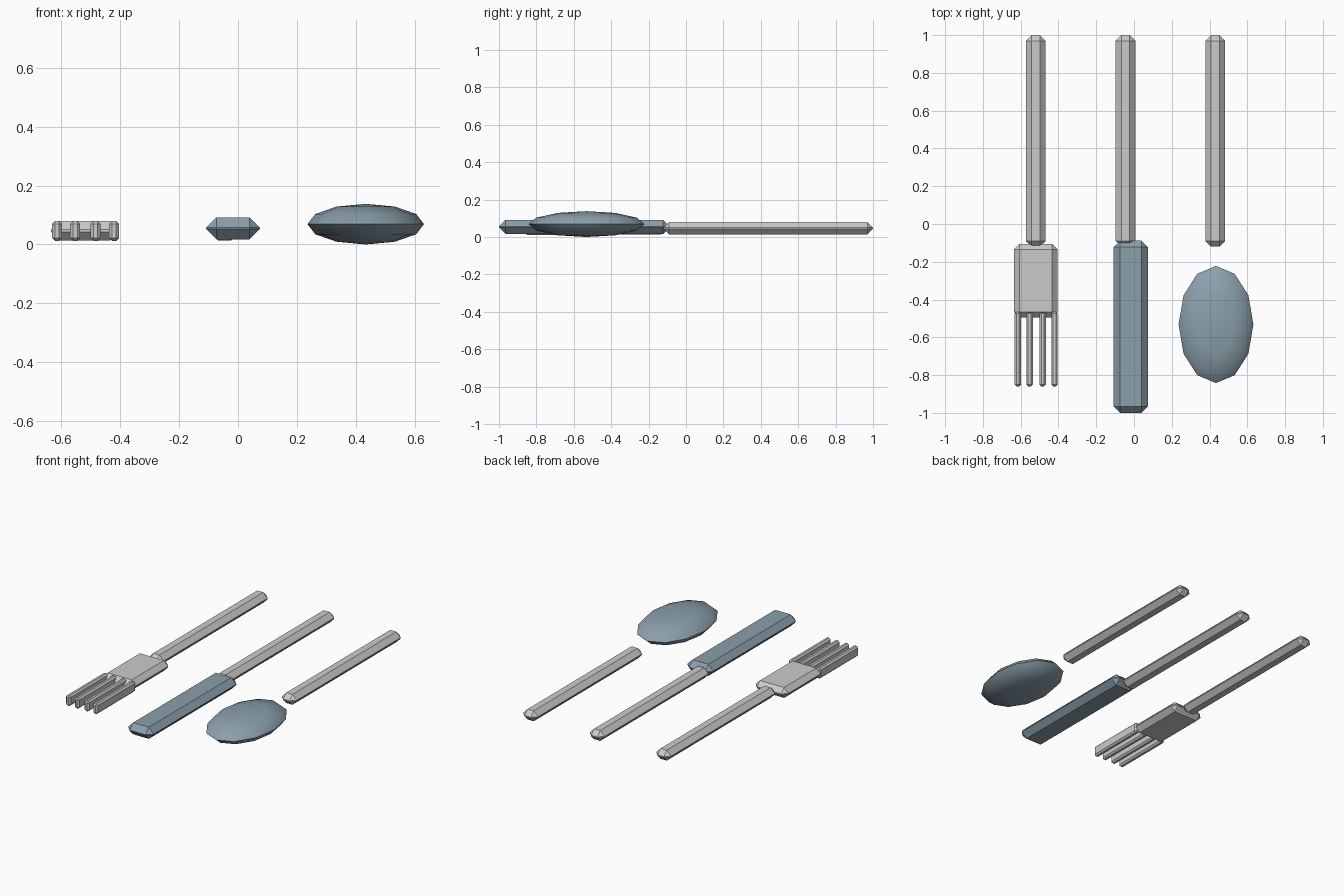
import bpy, bmesh, math
from mathutils import Matrix, Vector

if "Cube" in bpy.data.objects:
    bpy.data.objects.remove(bpy.data.objects["Cube"])

steel_blue = bpy.data.materials.new("steel_blue")
steel_blue.diffuse_color = (0.26, 0.35, 0.41, 1)
steel_blue.use_nodes = True
steel_blue.node_tree.nodes["Principled BSDF"].inputs["Base Color"].default_value = steel_blue.diffuse_color


def finish(bm, name, angle, mat=None):
    me = bpy.data.meshes.new(name)
    bm.to_mesh(me)
    bm.free()
    ob = bpy.data.objects.new(name, me)
    bpy.context.collection.objects.link(ob)
    if mat:
        me.materials.append(mat)
    bpy.ops.object.select_all(action='DESELECT')
    ob.select_set(True)
    bpy.context.view_layer.objects.active = ob
    bpy.ops.object.shade_smooth_by_angle(angle=math.radians(angle))
    return ob


def chamfered_bar(name, x, y, z, bevel, mat=None):
    """Box spanning the given (min, max) ranges with every edge chamfered."""
    lo, hi = Vector((x[0], y[0], z[0])), Vector((x[1], y[1], z[1]))
    bm = bmesh.new()
    bmesh.ops.create_cube(bm, size=1, matrix=Matrix.LocRotScale((lo + hi) / 2, None, hi - lo))
    bmesh.ops.bevel(bm, geom=bm.edges[:], offset=bevel, segments=1,
                    profile=0.5, affect='EDGES', clamp_overlap=True)
    return finish(bm, name, 30, mat)


# Three matching handles
for name, cx in (("fork_handle", -0.52), ("knife_handle", -0.045), ("spoon_handle", 0.43)):
    chamfered_bar(name, (cx - 0.052, cx + 0.052), (-0.12, 1.0), (0.013, 0.08), 0.03)

# Fork head and tines
chamfered_bar("fork_head", (-0.636, -0.404), (-0.495, -0.105), (0.013, 0.08), 0.03)
for i, cx in enumerate((-0.615, -0.553, -0.484, -0.421)):
    chamfered_bar(f"fork_tine_{i + 1}", (cx - 0.017, cx + 0.017), (-0.86, -0.465), (0.012, 0.08), 0.01)

# Knife blade
chamfered_bar("knife_blade", (-0.108, 0.074), (-1.0, -0.087), (0.017, 0.092), 0.035, steel_blue)

# Spoon bowl: flattened low-poly ellipsoid
bm = bmesh.new()
bmesh.ops.create_uvsphere(bm, u_segments=12, v_segments=6, radius=1,
                          matrix=Matrix.LocRotScale((0.434, -0.532, 0.069), None, (0.198, 0.31, 0.069)))
finish(bm, "spoon_bowl", 40, steel_blue)
